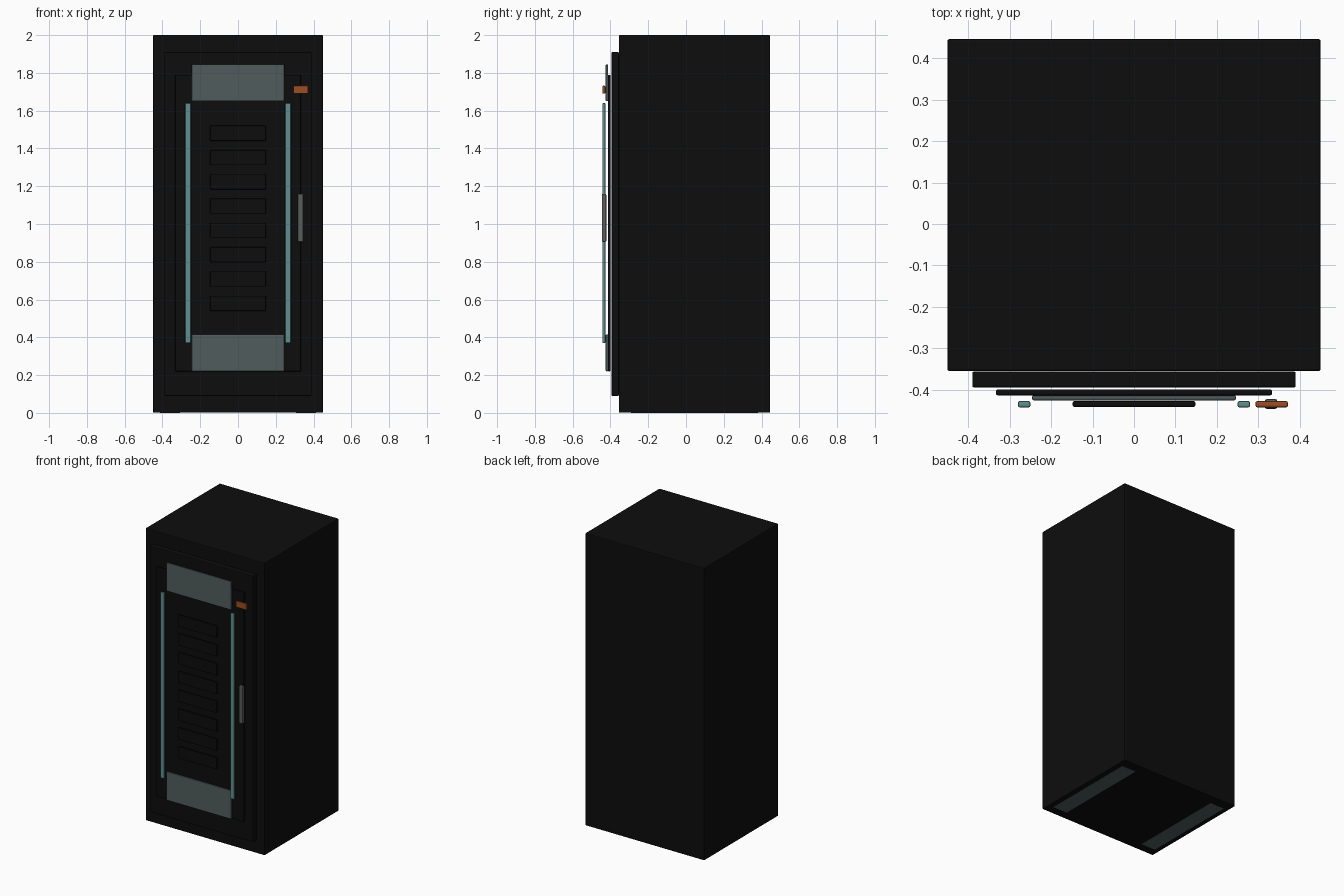
import bpy

if "Cube" in bpy.data.objects:
    bpy.data.objects.remove(bpy.data.objects["Cube"])


def material(name, rgb):
    m = bpy.data.materials.new(name)
    m.diffuse_color = (*rgb, 1)
    m.use_nodes = True
    m.node_tree.nodes["Principled BSDF"].inputs["Base Color"].default_value = m.diffuse_color
    return m


BLACK = material("black_metal", (0.004, 0.004, 0.004))
GREY = material("grey_plate", (0.08, 0.108, 0.108))
TEAL = material("teal_light", (0.118, 0.28, 0.28))
ORANGE = material("orange_lamp", (0.34, 0.075, 0.018))
STEEL = material("handle_grey", (0.10, 0.108, 0.108))


def box(name, x, y, z, mat, bevel=0.004):
    """Bevelled box from (min, max) pairs on each axis."""
    bpy.ops.mesh.primitive_cube_add(size=1)
    o = bpy.context.object
    o.name = name
    o.location = [(a + b) / 2 for a, b in (x, y, z)]
    o.scale = [b - a for a, b in (x, y, z)]
    bpy.ops.object.transform_apply(location=True, rotation=False, scale=True)
    if bevel:
        mod = o.modifiers.new("edge_bevel", "BEVEL")
        mod.width = bevel
        mod.segments = 2
    o.data.materials.append(mat)
    return o


# cabinet body, door and inset panel
box("cabinet_body", (-0.45, 0.45), (-0.355, 0.446), (0.001, 2.0), BLACK, 0.005)
box("door", (-0.39, 0.39), (-0.394, -0.356), (0.09, 1.91), BLACK)
box("door_panel", (-0.333, 0.333), (-0.413, -0.399), (0.22, 1.79), BLACK)

# grey plates at the top and bottom of the door
box("upper_plate", (-0.246, 0.246), (-0.425, -0.413), (1.65, 1.845), GREY)
box("lower_plate", (-0.246, 0.246), (-0.425, -0.413), (0.22, 0.415), GREY)

# vent slats
for i in range(8):
    zc = 0.58 + i * 0.1286
    box(f"vent_slat_{i + 1}", (-0.148, 0.148), (-0.441, -0.427),
        (zc - 0.04, zc + 0.04), BLACK)

# light strips and base rails, one per side
for side, s in (("left", -1), ("right", 1)):
    box(f"light_strip_{side}", (s * 0.265 - 0.015, s * 0.265 + 0.015),
        (-0.442, -0.427), (0.37, 1.64), TEAL)
    box(f"base_rail_{side}", (s * 0.36 - 0.054, s * 0.36 + 0.054),
        (-0.29, 0.38), (0.0, 0.04), GREY, 0)

# status lamp and handle
box("status_lamp", (0.293, 0.371), (-0.442, -0.427), (1.69, 1.732), ORANGE)
box("door_handle", (0.315, 0.346), (-0.446, -0.422), (0.905, 1.16), STEEL, 0.006)
